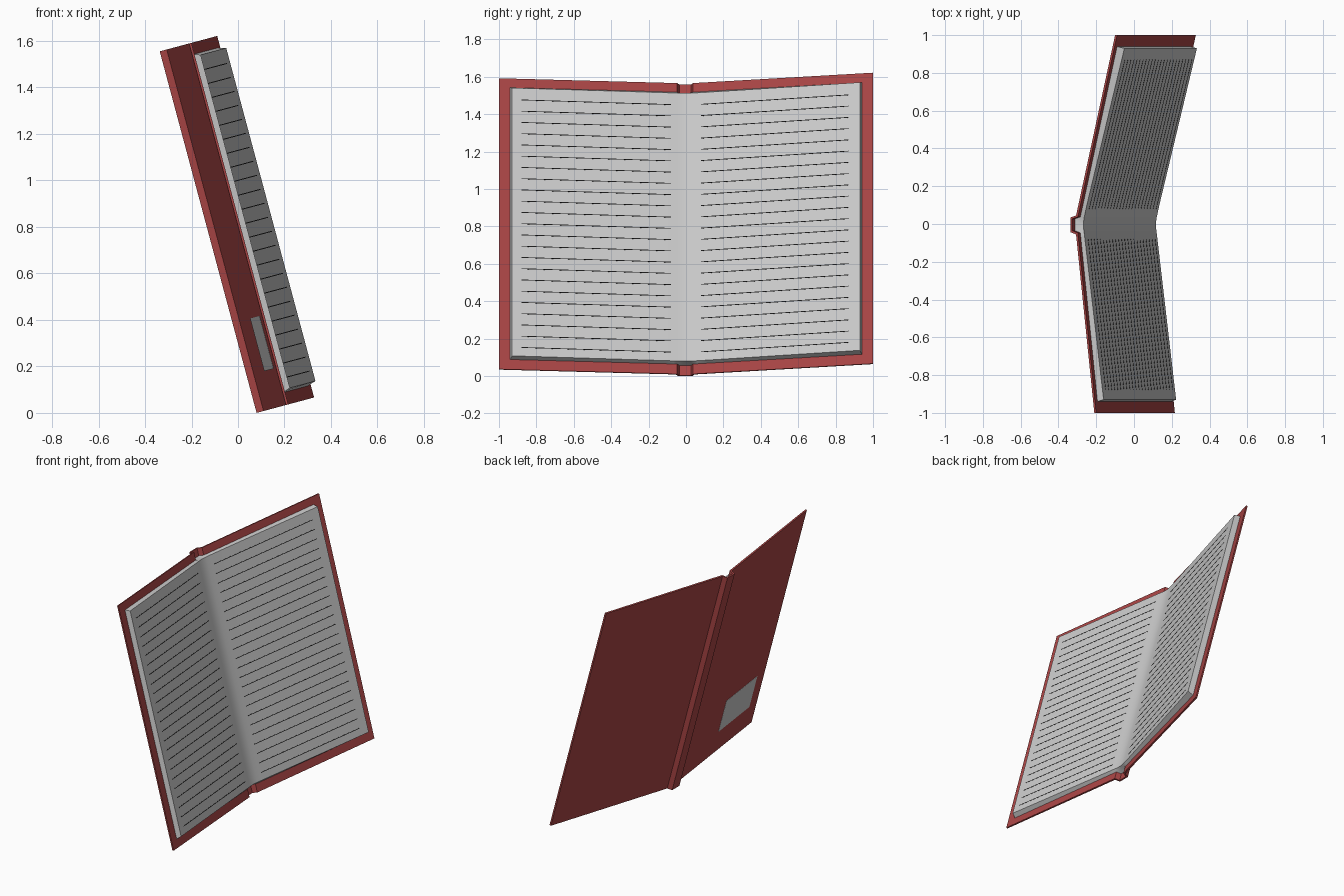
import bpy, bmesh, math
from mathutils import Vector

if "Cube" in bpy.data.objects:
    bpy.data.objects.remove(bpy.data.objects["Cube"])

TILT = math.radians(15)
BASE_X = 0.08


def place(y, v, u):
    """Book space: u runs up the spine, v runs out from the spine back."""
    return Vector((BASE_X + v * math.cos(TILT) - u * math.sin(TILT), y,
                   v * math.sin(TILT) + u * math.cos(TILT)))


def material(name, rgb):
    m = bpy.data.materials.new(name)
    m.diffuse_color = (*rgb, 1)
    m.use_nodes = True
    m.node_tree.nodes["Principled BSDF"].inputs["Base Color"].default_value = m.diffuse_color
    return m


def finish(name, bm, mat=None, smooth=False):
    bmesh.ops.recalc_face_normals(bm, faces=bm.faces)
    me = bpy.data.meshes.new(name)
    bm.to_mesh(me)
    bm.free()
    ob = bpy.data.objects.new(name, me)
    bpy.context.collection.objects.link(ob)
    if mat:
        me.materials.append(mat)
    if smooth:
        bpy.ops.object.select_all(action='DESELECT')
        ob.select_set(True)
        bpy.context.view_layer.objects.active = ob
        bpy.ops.object.shade_smooth_by_angle(angle=math.radians(25))
    return ob


def slab(bm, under, over, u_under, u_over):
    """Solid between two matching (y, v) profiles, each with its own u range."""
    rows = [[bm.verts.new(place(y, v, u)) for y, v in prof]
            for prof, u in ((under, u_under[0]), (over, u_over[0]),
                            (over, u_over[1]), (under, u_under[1]))]
    for k in range(4):
        a, b = rows[k], rows[(k + 1) % 4]
        for i in range(len(a) - 1):
            bm.faces.new((a[i], a[i + 1], b[i + 1], b[i]))
    for i in (0, -1):
        bm.faces.new([r[i] for r in rows])


def height(prof, y):
    for (y0, v0), (y1, v1) in zip(prof, prof[1:]):
        if y0 <= y <= y1:
            return v0 + (v1 - v0) * (y - y0) / (y1 - y0)


red = material("cover_red", (0.4, 0.06, 0.06))
black = material("ink", (0.01, 0.01, 0.01))

# Cover: two boards and a raised spine in one folded sheet
outer = [(-1, 0.131), (-0.055, 0.031), (-0.043, 0), (0.035, 0), (0.045, 0.031), (1, 0.245)]
inner = [(-1, 0.141), (-0.047, 0.041), (-0.035, 0.01), (0.027, 0.01), (0.037, 0.041), (1, 0.256)]
bm = bmesh.new()
slab(bm, outer, inner, (0, 1.61), (0, 1.61))
finish("cover", bm, red)

# Page block: bevelled edges, curved gutter in the middle
under = [(-0.94, 0.135), (-0.10, 0.0466), (-0.065, 0.043), (-0.047, 0.041), (-0.035, 0.011),
         (0.027, 0.011), (0.037, 0.041), (0.06, 0.046), (0.10, 0.055), (0.94, 0.2425)]
over = [(-0.93, 0.166), (-0.10, 0.066), (-0.07, 0.0625), (-0.045, 0.059), (-0.02, 0.056),
        (0.01, 0.056), (0.035, 0.0595), (0.06, 0.065), (0.10, 0.074), (0.93, 0.28)]
bm = bmesh.new()
slab(bm, under, over, (0.055, 1.56), (0.067, 1.55))
finish("pages", bm, smooth=True)

# Ruled text lines on both pages
bm = bmesh.new()
for y0, y1 in ((-0.88, -0.08), (0.08, 0.87)):
    for i in range(23):
        u = 0.115 + i * 1.37 / 22
        ends = [y0] + [p[0] for p in over if y0 < p[0] < y1] + [y1]
        low = [(y, height(over, y) - 0.001) for y in ends]
        top = [(y, v + 0.002) for y, v in low]
        slab(bm, low, top, (u - 0.002, u + 0.002), (u - 0.002, u + 0.002))
finish("text_lines", bm, black)

# Label on the outside of the front board
bm = bmesh.new()
low = [(y, height(outer, y) + 0.001) for y in (-0.9, -0.51)]
top = [(y, v - 0.002) for y, v in low]
slab(bm, low, top, (0.165, 0.40), (0.165, 0.40))
finish("label", bm)
